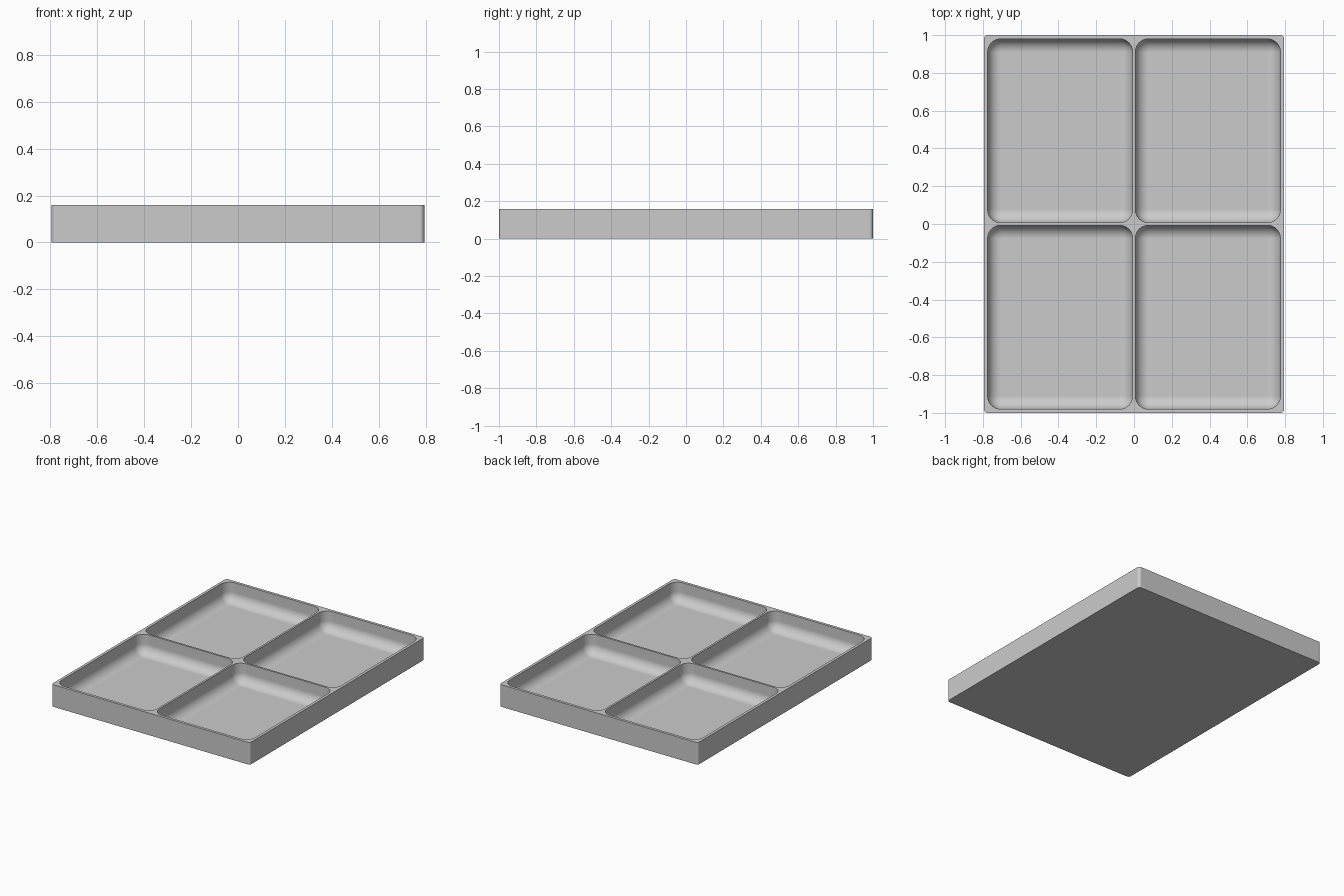
import bpy
import bmesh
from math import cos, sin, pi

HALF_X, HALF_Y, HEIGHT = 0.795, 1.0, 0.16
EDGE_R = 0.02                      # outer vertical corners
RIM, RIB = 0.02, 0.007             # outer wall, half of the dividing rib
FLOOR, FILLET = 0.02, 0.07         # pocket floor height and rounding
SEG = 10

if "Cube" in bpy.data.objects:
    bpy.data.objects.remove(bpy.data.objects["Cube"])

bm = bmesh.new()


def ring(cx, cy, hx, hy, r, z):
    """Closed loop of vertices along a rounded rectangle."""
    verts = []
    for q, (sx, sy) in enumerate([(1, 1), (-1, 1), (-1, -1), (1, -1)]):
        for i in range(SEG + 1):
            a = (q + i / SEG) * pi / 2
            verts.append(bm.verts.new((cx + sx * (hx - r) + r * cos(a),
                                       cy + sy * (hy - r) + r * sin(a), z)))
    return verts


def bridge(a, b):
    for i in range(len(a)):
        j = (i + 1) % len(a)
        bm.faces.new((a[i], a[j], b[j], b[i]))


def loop_edges(loop):
    return [bm.edges.get((v, loop[i - 1])) for i, v in enumerate(loop)]


# Outer wall and underside
bottom = ring(0, 0, HALF_X, HALF_Y, EDGE_R, 0)
top = ring(0, 0, HALF_X, HALF_Y, EDGE_R, HEIGHT)
bridge(bottom, top)
bm.faces.new(bottom)
top_edges = loop_edges(top)

# Four pockets with rounded corners and a filleted floor
hx, hy = (HALF_X - RIM - RIB) / 2, (HALF_Y - RIM - RIB) / 2
for sx in (-1, 1):
    for sy in (-1, 1):
        cx, cy = sx * (RIB + hx), sy * (RIB + hy)
        loop = ring(cx, cy, hx, hy, FILLET, HEIGHT)
        first = loop
        for k in range(SEG + 1):
            a = k / SEG * pi / 2
            inset = min(FILLET * (1 - cos(a)), FILLET - 0.0005)
            lower = ring(cx, cy, hx - inset, hy - inset, FILLET - inset,
                         FLOOR + FILLET * (1 - sin(a)))
            bridge(loop, lower)
            loop = lower
        bm.faces.new(loop)
        top_edges += loop_edges(first)

# Flat rim and ribs between the pocket openings
bmesh.ops.triangle_fill(bm, edges=top_edges, use_beauty=True, normal=(0, 0, 1))
bmesh.ops.recalc_face_normals(bm, faces=bm.faces)

mesh = bpy.data.meshes.new("divided_tray")
bm.to_mesh(mesh)
bm.free()
tray = bpy.data.objects.new("divided_tray", mesh)
bpy.context.collection.objects.link(tray)

grey = bpy.data.materials.new("light_grey")
grey.use_nodes = True
colour = (0.6, 0.6, 0.6, 1)
grey.diffuse_color = colour
grey.node_tree.nodes["Principled BSDF"].inputs["Base Color"].default_value = colour
mesh.materials.append(grey)

# Smooth fillets, crisp rim
bpy.ops.object.select_all(action="DESELECT")
tray.select_set(True)
bpy.context.view_layer.objects.active = tray
bpy.ops.object.shade_smooth_by_angle(angle=pi / 6)
weighted = tray.modifiers.new("flat_panels", "WEIGHTED_NORMAL")
weighted.keep_sharp = True
